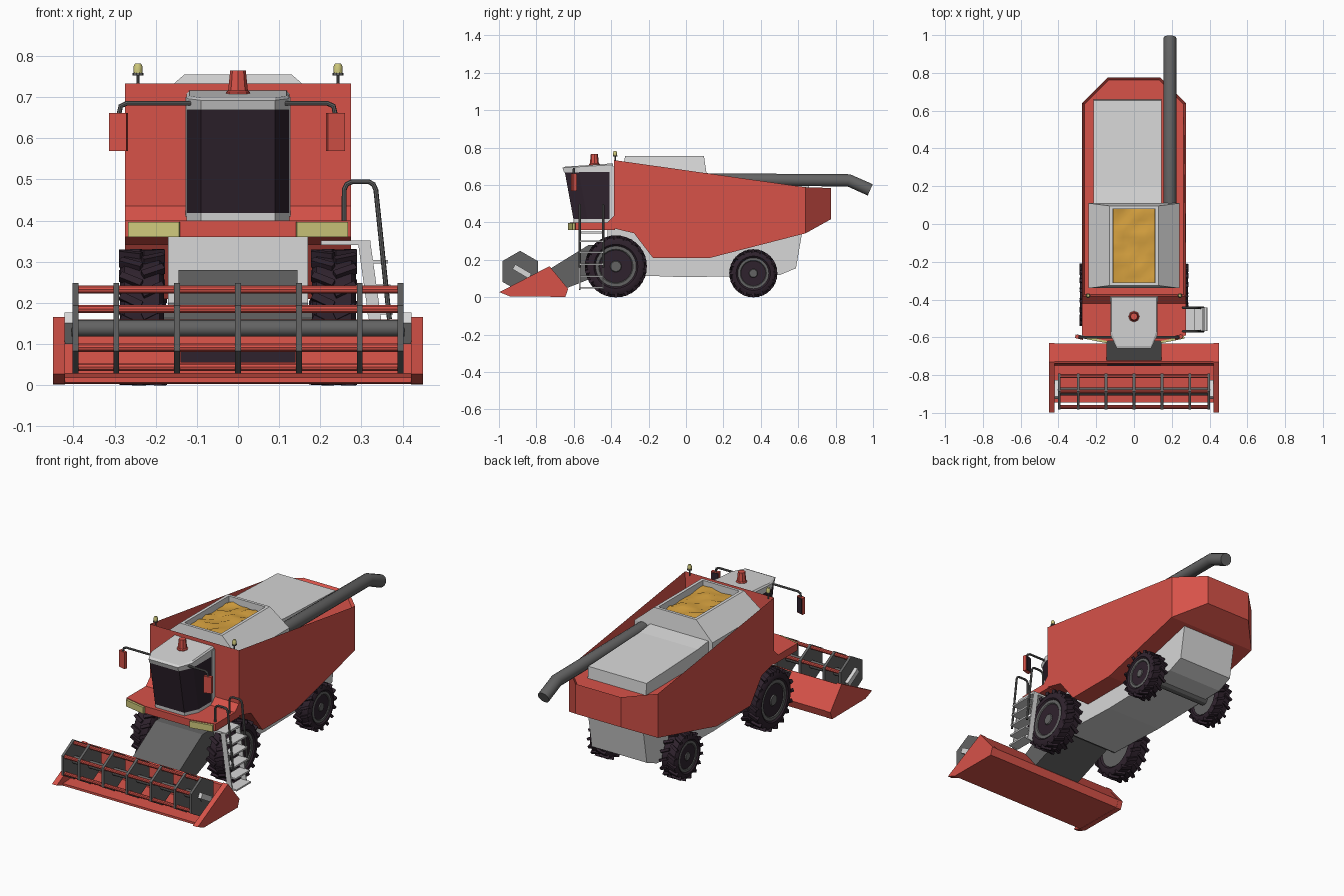
import bpy, bmesh, math, random
from mathutils import Vector, Matrix, Euler

if "Cube" in bpy.data.objects:
    bpy.data.objects.remove(bpy.data.objects["Cube"])

random.seed(4)

def material(name, r, g, b):
    m = bpy.data.materials.new(name)
    m.diffuse_color = (r, g, b, 1)
    m.use_nodes = True
    m.node_tree.nodes["Principled BSDF"].inputs["Base Color"].default_value = m.diffuse_color
    return m

RED = material("red paint", 0.68, 0.085, 0.066)
LIGHT = material("light grey", 0.68, 0.68, 0.68)
DARK = material("dark grey", 0.125, 0.125, 0.125)
BLACK = material("tyre and glass black", 0.028, 0.016, 0.026)
YELLOW = material("lamp yellow", 0.62, 0.58, 0.2)
GRAIN = material("grain gold", 0.68, 0.36, 0.05)

def finish(name, bm, mat, smooth=False):
    bmesh.ops.recalc_face_normals(bm, faces=bm.faces)
    me = bpy.data.meshes.new(name)
    bm.to_mesh(me)
    bm.free()
    me.materials.append(mat)
    ob = bpy.data.objects.new(name, me)
    bpy.context.collection.objects.link(ob)
    if smooth:
        bpy.ops.object.select_all(action='DESELECT')
        ob.select_set(True)
        bpy.context.view_layer.objects.active = ob
        bpy.ops.object.shade_smooth_by_angle(angle=math.radians(35))
    return ob

def skin(bm, rings, caps=True):
    vs = [[bm.verts.new(p) for p in r] for r in rings]
    n = len(rings[0])
    for a, b in zip(vs, vs[1:]):
        for i in range(n):
            bm.faces.new((a[i], a[(i + 1) % n], b[(i + 1) % n], b[i]))
    if caps:
        bm.faces.new(vs[0])
        bm.faces.new(vs[-1])
    return bm

def prism_bm(pts, x0, x1):
    return skin(bmesh.new(), [[(x, y, z) for y, z in pts] for x in (x0, x1)])

def prism(name, pts, x0, x1, mat):
    return finish(name, prism_bm(pts, x0, x1), mat)

def add_box(bm, matrix, size):
    bmesh.ops.create_cube(bm, size=1, matrix=matrix @ Matrix.Diagonal((*size, 1)))

def box(name, c, size, mat, rot=(0, 0, 0)):
    bm = bmesh.new()
    add_box(bm, Matrix.Translation(c) @ Euler(rot).to_matrix().to_4x4(), size)
    return finish(name, bm, mat)

def tube(name, pts, r, mat, axis, n=10):
    """Sweep a circle along a path lying in the plane normal to axis."""
    pts, u, rings = [Vector(p) for p in pts], Vector(axis), []
    for i, p in enumerate(pts):
        t = Vector()
        if i > 0: t += (p - pts[i - 1]).normalized()
        if i < len(pts) - 1: t += (pts[i + 1] - p).normalized()
        v = t.normalized().cross(u)
        rings.append([p + r * (math.cos(a) * u + math.sin(a) * v)
                      for a in (2 * math.pi * k / n for k in range(n))])
    return finish(name, skin(bmesh.new(), rings), mat, True)

def lathe(name, prof, c, mat, n, axis='Z', smooth=False, phase=0):
    """Revolve (radius, offset) points about an axis through c."""
    rings = []
    for r, h in prof:
        ring = []
        for k in range(n):
            a = 2 * math.pi * k / n + phase
            p = (r * math.cos(a), r * math.sin(a), h) if axis == 'Z' else (h, r * math.cos(a), r * math.sin(a))
            ring.append(Vector(c) + Vector(p))
        rings.append(ring)
    return finish(name, skin(bmesh.new(), rings), mat, smooth)

def taper(bm, y_cut, y_end, half):
    """Chamfer the plan corners between y_cut and y_end."""
    bmesh.ops.bisect_plane(bm, geom=bm.verts[:] + bm.edges[:] + bm.faces[:],
                           plane_co=(0, y_cut, 0), plane_no=(0, 1, 0), dist=1e-5)
    for v in bm.verts:
        if abs(v.co.y - y_end) < 1e-4:
            v.co.x = math.copysign(half, v.co.x)

# Red body with chamfered tail and a sunken deck
bm = prism_bm([(-.385, .733), (.64, .588), (.775, .584), (.775, .417), (.64, .342), (.123, .209),
               (-.176, .209), (-.278, .342), (-.385, .368)], -.275, .275)
taper(bm, .64, .775, .14)
bmesh.ops.recalc_face_normals(bm, faces=bm.faces)
deck = [f for f in bm.faces if f.normal.z > .9]
bmesh.ops.inset_region(bm, faces=deck, thickness=.013, use_even_offset=True)
for v in {v for f in deck for v in f.verts}:
    v.co.z = .57
finish("body_shell", bm, RED)

# Cab platform and headlights
bm = prism_bm([(-.38, .36), (-.38, .44), (-.42, .40), (-.62, .40), (-.62, .36)], -.275, .275)
taper(bm, -.59, -.62, .14)
finish("cab_platform", bm, RED)
for s in (-1, 1):
    box("headlight", (s * .203, -.608, .378), (.127, .022, .036), YELLOW, (0, 0, s * .2))

# Chassis
prism("chassis", [(-.42, .365), (-.42, .2), (-.36, .12), (0, .107), (.5, .118), (.588, .155),
                  (.62, .342), (.6, .4), (-.3, .4)], -.17, .17, LIGHT)

# Grain tank, grain and rear hood
def rect(hx, y0, y1, z):
    return [(-hx, y0, z), (hx, y0, z), (hx, y1, z), (-hx, y1, z)]
finish("grain_tank", skin(bmesh.new(), [rect(.24, -.34, .11, .565), rect(.24, -.34, .11, .66),
       rect(.13, -.326, .096, .755), rect(.113, -.31, .08, .755), rect(.113, -.31, .08, .69)]), LIGHT)
bm = bmesh.new()
bmesh.ops.create_grid(bm, x_segments=8, y_segments=13, size=.5)
for v in bm.verts:
    v.co = (v.co.x * .224, v.co.y * .388 - .115, .722 + random.uniform(-.008, .008))
finish("grain", bm, GRAIN, True)
prism("rear_hood", [(.1, .565), (.1, .665), (.2, .652), (.655, .635), (.66, .565)], -.215, .145, LIGHT)

# Unloading auger
tube("unloading_auger", [(.19, .06, .63), (.19, .87, .625), (.19, .985, .574)], .034, DARK, (1, 0, 0), 14)

# Cab: base, glass, roof, rear pillar wall
def cab_ring(yf, z, yb=-.39, hx=.125, slope=0):
    half = [(.09, yf), (hx, yf + .075), (hx, yb)]
    pts = half + [(-x, y) for x, y in reversed(half)]
    return [(x, y, z + slope * (y - yf)) for x, y in pts]
finish("cab_base", skin(bmesh.new(), [cab_ring(-.6, .395), cab_ring(-.602, .418)]), LIGHT)
finish("cab_glass", skin(bmesh.new(), [cab_ring(-.602, .418, -.41), cab_ring(-.648, .67, -.41)]), BLACK)
finish("cab_roof", skin(bmesh.new(), [cab_ring(-.652, .668), cab_ring(-.66, .692, slope=.06),
                                      cab_ring(-.645, .698, hx=.118, slope=.07)]), LIGHT)
box("cab_rear_wall", (0, -.397, .55), (.254, .026, .3), LIGHT)

# Roof beacon and corner lamps
lathe("roof_beacon", [(.029, .7), (.029, .712), (.024, .716), (.019, .765)], (0, -.49, 0), RED, 8)
for s in (-1, 1):
    c = (s * .243, -.379, 0)
    lathe("lamp_stalk", [(.0035, .72), (.0035, .755)], c, DARK, 8)
    lathe("lamp_base", [(.013, .752), (.013, .758)], c, DARK, 10)
    lathe("corner_lamp", [(.011, .758), (.011, .774), (.007, .782)], c, YELLOW, 10, smooth=True)

# Mirrors on bent arms
for x in (-.29, .237):
    s = math.copysign(1, x)
    tube("mirror_arm", [(s * .10, -.6, .685), (x - s * .02, -.6, .685), (x - s * .005, -.6, .678),
                        (x, -.6, .655)], .006, DARK, (0, 1, 0), 8)
    box("mirror_housing", (x, -.6, .615), (.043, .018, .092), RED, (0, 0, s * .25))
    box("mirror_glass", (x - s * .0025, -.59, .615), (.036, .004, .082), BLACK, (0, 0, s * .25))

# Wheels with chevron tread
def wheel(label, s, y, R, hub, x0, x1, lugs):
    mid, w = s * (x0 + x1) / 2, x1 - x0
    c, h = (mid, y, R), w / 2
    t = R - .011
    lathe(label + "_tyre", [(hub, -h * .8), (hub + .01, -h), (t - .016, -h), (t, -h * .8), (t, h * .8),
          (t - .016, h), (hub + .01, h), (hub, h * .8)], c, BLACK, 28, 'X', True)
    lathe(label + "_hub", [(hub + .001, -h * .85), (hub + .001, h * .88), (hub * .85, h * .88), (hub * .78, h * .75),
          (hub * .3, h * .75), (hub * .25, h * .9)] if s > 0 else
          [(hub * .25, -h * .9), (hub * .3, -h * .75), (hub * .78, -h * .75), (hub * .85, -h * .88),
           (hub + .001, -h * .88), (hub + .001, h * .85)], c, DARK, 28, 'X', True)
    bm = bmesh.new()
    for k in range(lugs):
        for side in (-1, 1):
            a = 2 * math.pi * (k + side * .25) / lugs
            m = (Matrix.Translation(c) @ Matrix.Rotation(a, 4, 'X') @
                 Matrix.Translation((side * w * .25, 0, R - .01)) @ Matrix.Rotation(side * .45, 4, 'Z'))
            add_box(bm, m, (w * .53, R * .11, .02))
    finish(label + "_tread", bm, BLACK)
for s in (-1, 1):
    wheel("front_wheel", s, -.375, .165, .108, .18, .287, 18)
    wheel("rear_wheel", s, .36, .128, .082, .175, .27, 16)
for y, z in ((-.375, .165), (.36, .128)):
    lathe("axle", [(.03, -.2), (.03, .2)], (0, y, z), DARK, 12, 'X')

# Ladder with landing and handrails
box("ladder_landing", (.262, -.505, .346), (.12, .125, .012), LIGHT)
for z in (.30, .24, .176, .112, .05):
    box("ladder_step", (.333 + (.30 - z) * .1, -.505, z), (.062, .125, .009), LIGHT)
for y in (-.568, -.443):
    box("ladder_stringer", (.328, y, .195), (.03, .006, .31), LIGHT, (0, -.14, 0))
    tube("ladder_handrail", [(.258, y, .39), (.258, y, .475), (.264, y, .488), (.277, y, .494), (.318, y, .494),
                             (.329, y, .488), (.335, y, .474), (.368, y, .16)], .006, DARK, (0, 1, 0), 8)

# Feeder house
prism("feeder_house", [(-.73, .15), (-.52, .28), (-.38, .28), (-.38, .15), (-.66, .04)], -.145, .145, DARK)

# Header trough and end panels
prism("header_trough", [(-.945, .006), (-.945, .018), (-.75, .028), (-.738, .155), (-.727, .16),
                        (-.632, .045), (-.645, .003)], -.43, .43, RED)
for s in (-1, 1):
    prism("header_end_panel", [(-.998, .027), (-.73, .166), (-.63, .045), (-.645, .002), (-.94, .004)],
          s * .42, s * .45, RED)
box("feeder_opening", (0, -.748, .07), (.28, .008, .03), BLACK)

# Reel: axle, hexagonal frames, bars and support arms
RY, RZ = -.887, .138
lathe("reel_axle", [(.021, -.405), (.021, .405)], (0, RY, RZ), DARK, 14, 'X', True)
for x in (-.395, -.296, -.148, 0, .148, .296, .395):
    lathe("reel_frame", [(.11, -.007), (.11, .007)], (x, RY, RZ), DARK, 6, 'X', phase=math.pi / 6)
for k in range(6):
    a = math.pi / 6 + k * math.pi / 3
    lathe("reel_bar", [(.0105, -.4), (.0105, .4)],
          (0, RY + .094 * math.cos(a), RZ + .094 * math.sin(a)), RED, 10, 'X', True)
for s in (-1, 1):
    box("reel_arm", (s * .411, RY + .01, .138), (.02, .1, .03), LIGHT, (-.53, 0, 0))
